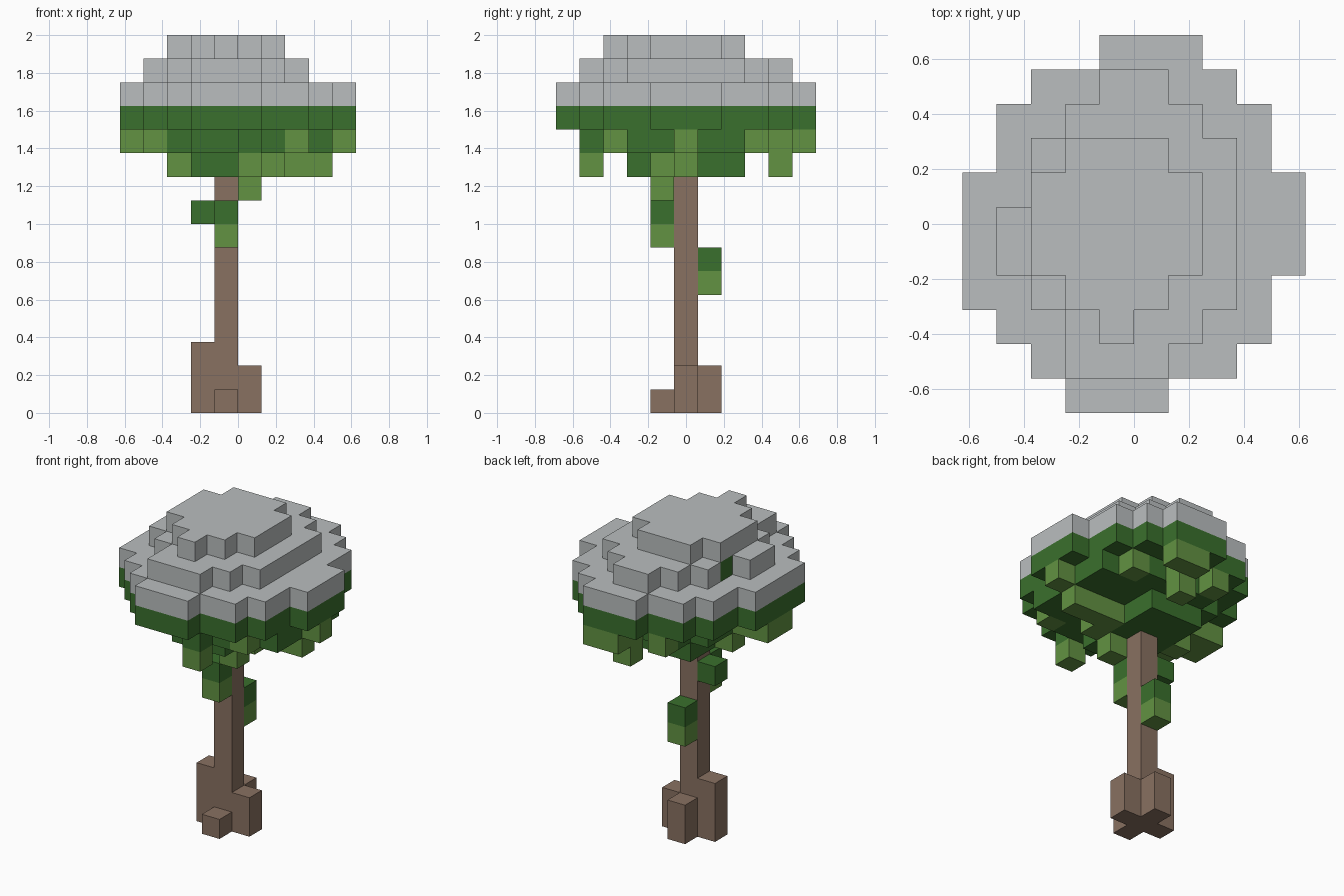
import bpy
import bmesh
from mathutils import Vector

cube = bpy.data.objects.get("Cube")
if cube:
    bpy.data.objects.remove(cube, do_unlink=True)

UNIT = 0.125
ORIGIN = Vector((-5 * UNIT, -5.5 * UNIT, 0))


def make_material(name, color):
    mat = bpy.data.materials.new(name)
    mat.use_nodes = True
    rgba = (*color, 1)
    mat.diffuse_color = rgba
    bsdf = next(n for n in mat.node_tree.nodes if n.type == 'BSDF_PRINCIPLED')
    bsdf.inputs["Base Color"].default_value = rgba
    return mat


bark = make_material("bark_brown", (0.25, 0.165, 0.12))
dark = make_material("leaf_dark_green", (0.042, 0.162, 0.026))
light = make_material("leaf_light_green", (0.122, 0.287, 0.054))
white = make_material("snow_grey", (0.49, 0.515, 0.52))

blocks = {}


def fill(part, xs, ys, zs):
    """Fill a box of blocks; each range is (first, last) or one index."""
    def span(r):
        return range(r, r + 1) if isinstance(r, int) else range(r[0], r[1] + 1)
    for i in span(xs):
        for j in span(ys):
            for k in span(zs):
                blocks[i, j, k] = part


# Upper canopy: rows of each layer, front to back, as first-last columns
rim = "35 27 18 08 09 09 09 18 18 27 46"
middle = "35 36 27 17 17 27 27 36 45"
crown = "44 35 26 26 26 35"
for layer, first_row, rows in ((12, 0, rim), (13, 0, rim), (14, 1, middle), (15, 2, crown)):
    for j, row in enumerate(rows.split(), first_row):
        fill("dark_leaves", (int(row[0]), int(row[1])), j, layer)

# Snow caps the top block of every column
for (i, j, k) in list(blocks):
    if (i, j, k + 1) not in blocks:
        blocks[i, j, k] = "snow"

# Lower canopy
fill("dark_leaves", (2, 8), (3, 7), 11)
fill("dark_leaves", (3, 6), 2, 11)
fill("dark_leaves", (3, 6), 8, 11)
fill("dark_leaves", 5, 1, 11)
fill("dark_leaves", (3, 5), (3, 7), 10)

# Light leaf tips around the underside
for tip in ((9, 5, 11), (7, 2, 11), (7, 8, 11), (0, (4, 5), 11), (1, (3, 5), 11),
            ((5, 6), 10, 11), (5, 9, (10, 11)), (3, 9, 11),
            (5, 1, 10), ((6, 8), 5, 10), ((5, 6), 4, 10), (2, 5, 10)):
    fill("light_leaves", *tip)

# Leaves hanging along the trunk
fill("light_leaves", 5, 4, 9)
fill("dark_leaves", 4, 4, 8)
fill("light_leaves", 4, 4, 7)
fill("dark_leaves", 3, 5, 8)
fill("dark_leaves", 4, 6, 6)
fill("light_leaves", 4, 6, 5)

# Trunk and roots
fill("trunk", 4, 5, (0, 10))
fill("trunk", 3, 5, (0, 2))
fill("trunk", 5, 5, (0, 1))
fill("trunk", 4, 6, (0, 1))
fill("trunk", 4, 4, 0)


def build(part, mat):
    """Make one mesh from the exposed block sides of a part."""
    bm = bmesh.new()
    for cell, owner in blocks.items():
        if owner != part:
            continue
        centre = ORIGIN + (Vector(cell) + Vector((0.5, 0.5, 0.5))) * UNIT
        for axis in range(3):
            for sign in (-1, 1):
                normal = Vector((0, 0, 0))
                normal[axis] = sign
                if tuple(int(c + n) for c, n in zip(cell, normal)) in blocks:
                    continue
                u = Vector((0, 0, 0))
                u[(axis + 1) % 3] = 1
                v = normal.cross(u)
                corners = (-u - v, u - v, u + v, v - u)
                bm.faces.new([bm.verts.new(centre + (normal + c) * UNIT / 2) for c in corners])
    bmesh.ops.remove_doubles(bm, verts=bm.verts, dist=0.001)
    mesh = bpy.data.meshes.new(part)
    bm.to_mesh(mesh)
    bm.free()
    mesh.materials.append(mat)
    bpy.context.scene.collection.objects.link(bpy.data.objects.new(part, mesh))


for part, mat in (("trunk", bark), ("dark_leaves", dark), ("light_leaves", light), ("snow", white)):
    build(part, mat)
